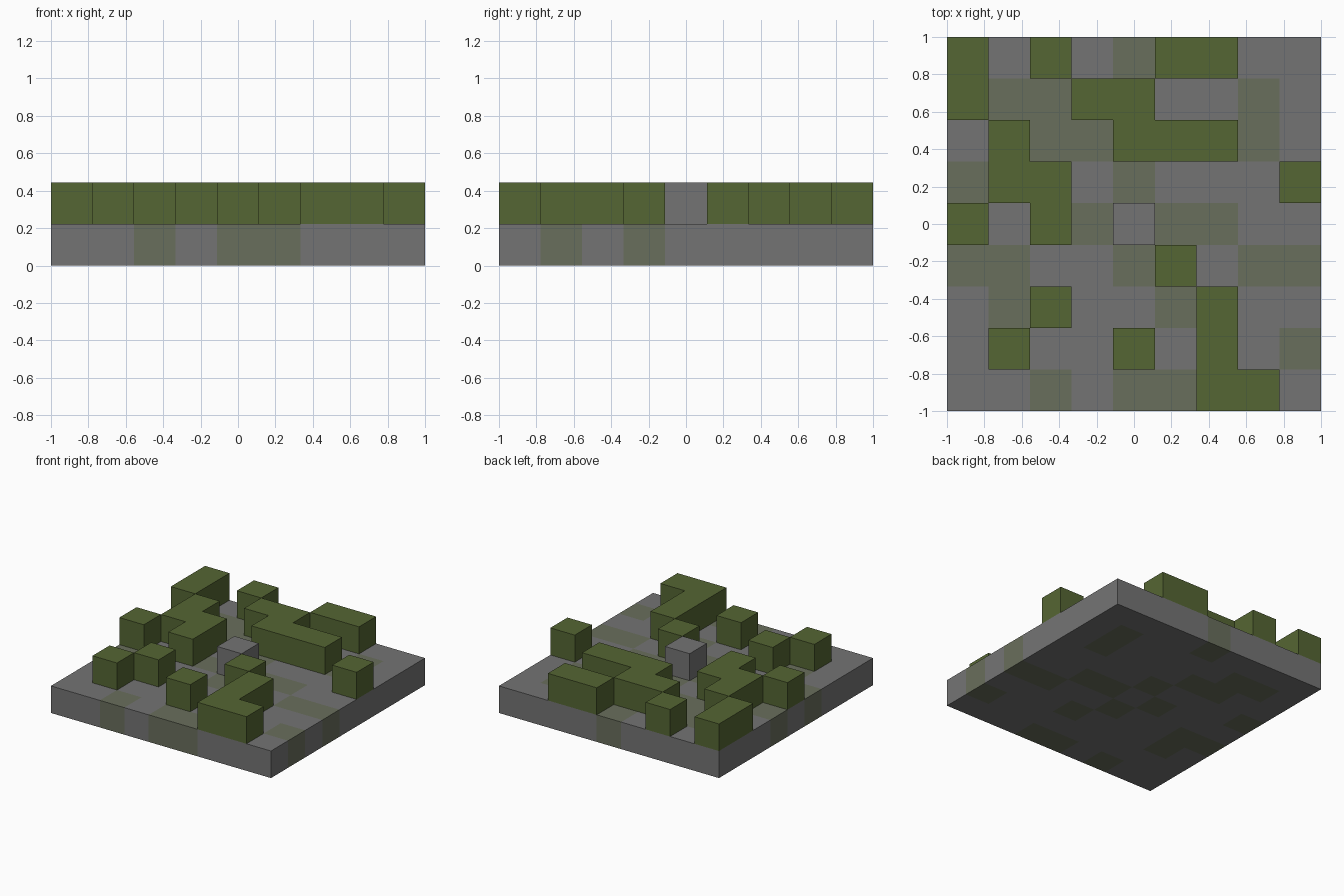
import bpy
import bmesh
from mathutils import Vector

cube = bpy.data.objects.get("Cube")
if cube:
    bpy.data.objects.remove(cube, do_unlink=True)

# Floor plan, back row first: G grass block, S stone block, m mossy floor, . stone floor
PLAN = [
    "G.G.mGG..",
    "GmmGG..m.",
    ".GmmGGGm.",
    "mGG.m...G",
    "G.GmSmm..",
    "mm..mG.mm",
    ".mG..mG..",
    ".G..G.G.m",
    "..m.mmGG.",
]
N = len(PLAN)
CELL = 2 / N


def material(name, color):
    mat = bpy.data.materials.new(name)
    mat.use_nodes = True
    mat.diffuse_color = (*color, 1)
    bsdf = mat.node_tree.nodes["Principled BSDF"]
    bsdf.inputs["Base Color"].default_value = (*color, 1)
    bsdf.inputs["Roughness"].default_value = 0.9
    return mat


stone = material("stone grey", (0.175, 0.175, 0.175))
mossy = material("mossy stone", (0.141, 0.156, 0.107))
grass = material("grass green", (0.091, 0.133, 0.033))

SIDES = [Vector(d) for d in ((1, 0, 0), (-1, 0, 0), (0, 1, 0), (0, -1, 0), (0, 0, 1), (0, 0, -1))]


def build_blocks(name, layer, kinds, mats, rule=lambda kind: 0):
    """Join the cells of the given kinds into one shell, without inner walls."""
    cells = {(c, N - 1 - r): kind for r, row in enumerate(PLAN)
             for c, kind in enumerate(row) if kind in kinds}
    bm = bmesh.new()
    for (x, y), kind in cells.items():
        centre = Vector((x + 0.5 - N / 2, y + 0.5 - N / 2, layer + 0.5))
        for n in SIDES:
            if n.z == 0 and (x + int(n.x), y + int(n.y)) in cells:
                continue
            u = Vector((n.y, n.z, n.x))
            v = n.cross(u)
            corners = (-u - v, u - v, u + v, v - u)
            face = bm.faces.new([bm.verts.new((centre + (n + k) / 2) * CELL) for k in corners])
            face.material_index = rule(kind)
    bmesh.ops.remove_doubles(bm, verts=bm.verts, dist=0.001)
    mesh = bpy.data.meshes.new(name)
    bm.to_mesh(mesh)
    bm.free()
    for mat in mats:
        mesh.materials.append(mat)
    obj = bpy.data.objects.new(name, mesh)
    bpy.context.collection.objects.link(obj)
    return obj


# Floor slab with mossy patches running through its full thickness
build_blocks("floor_slab", 0, "GSm.", [stone, mossy], lambda kind: int(kind == "m"))

# Raised blocks on the floor
build_blocks("grass_blocks", 1, "G", [grass])
build_blocks("centre_stone_block", 1, "S", [stone])
